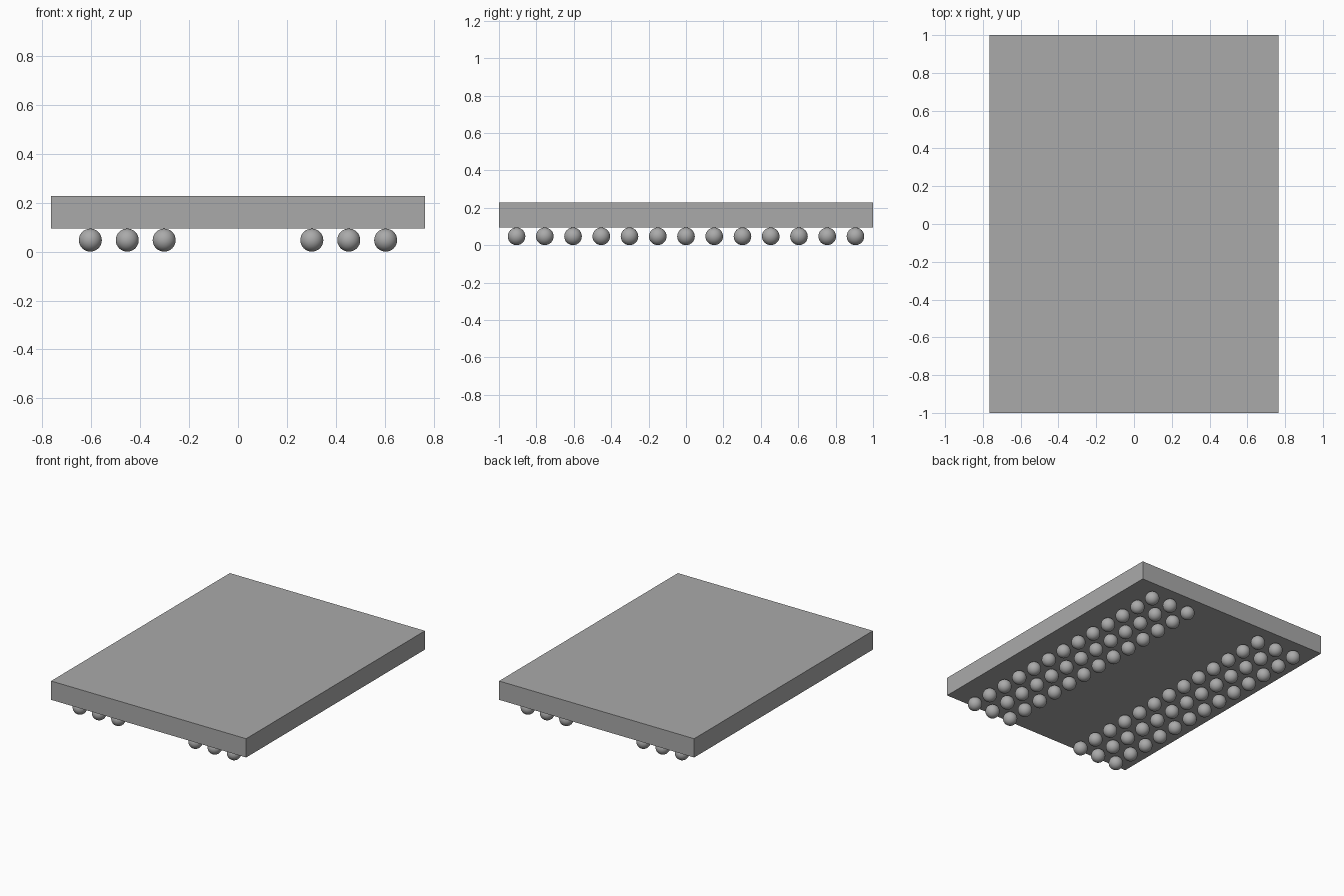
import bpy
import bmesh
from mathutils import Matrix

cube = bpy.data.objects.get("Cube")
if cube:
    bpy.data.objects.remove(cube, do_unlink=True)

PITCH = 0.151
RADIUS = 0.047
WIDTH, LENGTH = 1.528, 2.0
BASE, TOP = 0.094, 0.227

grey = bpy.data.materials.new("plain grey")
grey.use_nodes = True
colour = (0.4, 0.4, 0.4, 1)
grey.diffuse_color = colour
grey.node_tree.nodes["Principled BSDF"].inputs["Base Color"].default_value = colour


def make_object(name, bm):
    mesh = bpy.data.meshes.new(name)
    bm.to_mesh(mesh)
    bm.free()
    mesh.materials.append(grey)
    obj = bpy.data.objects.new(name, mesh)
    bpy.context.collection.objects.link(obj)
    return obj


# Flat rectangular slab
bm = bmesh.new()
slab = Matrix.Translation((0, 0, (BASE + TOP) / 2)) @ Matrix.Diagonal((WIDTH, LENGTH, TOP - BASE, 1))
bmesh.ops.create_cube(bm, size=1, matrix=slab)
make_object("package_body", bm)

# Two banks of contact balls, three columns each
for side, name in ((-1, "right_contact_balls"), (1, "left_contact_balls")):
    bm = bmesh.new()
    for column in (2, 3, 4):
        for row in range(-6, 7):
            place = Matrix.Translation((side * column * PITCH, row * PITCH, RADIUS))
            bmesh.ops.create_uvsphere(bm, u_segments=32, v_segments=16, radius=RADIUS, matrix=place)
    for face in bm.faces:
        face.smooth = True
    make_object(name, bm)
